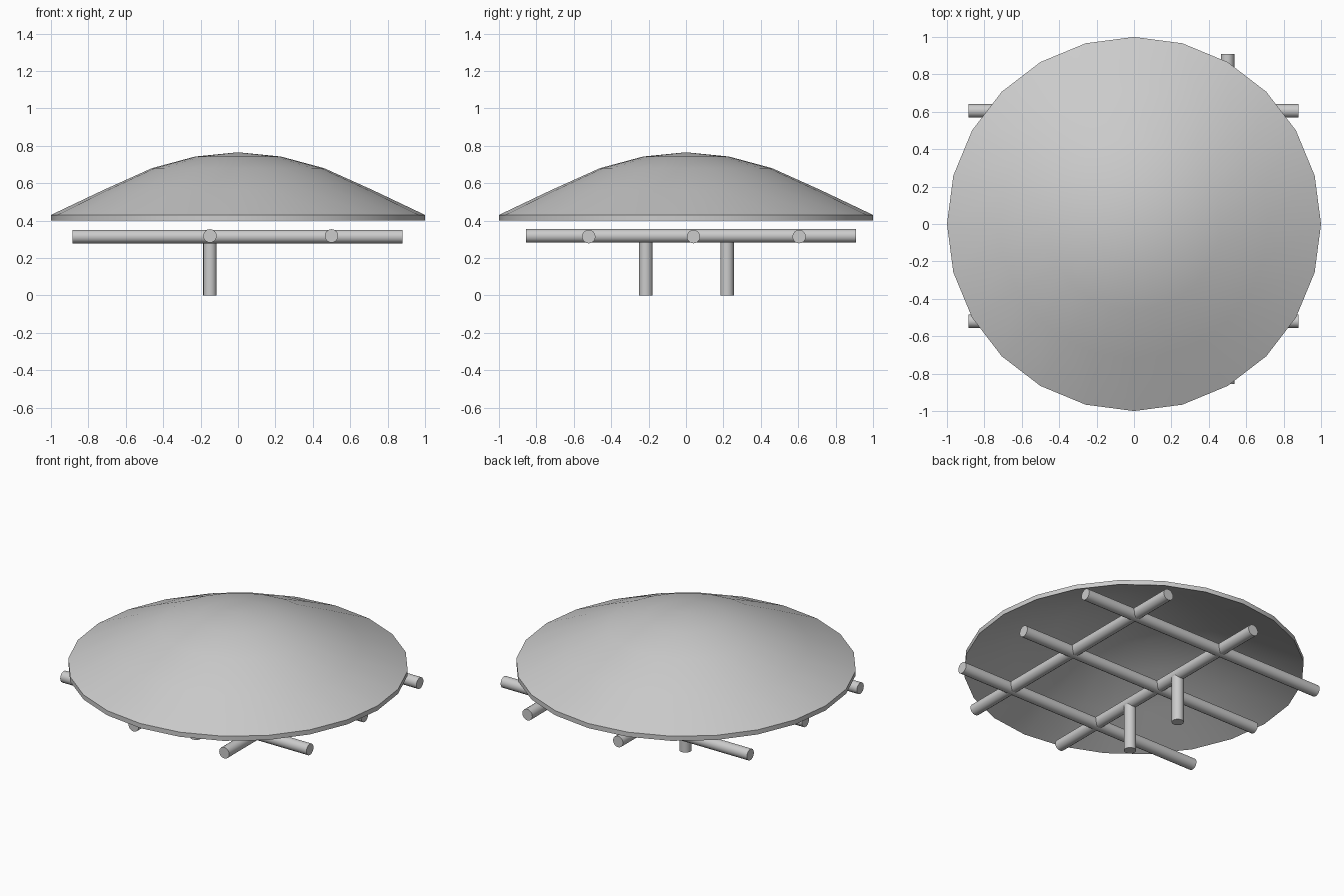
import bpy, bmesh, math
from mathutils import Vector

if "Cube" in bpy.data.objects:
    bpy.data.objects.remove(bpy.data.objects["Cube"])

SIDES = 24
ROD_R = 0.036
ROD_Z = 0.316


def finish(bm, name):
    bmesh.ops.recalc_face_normals(bm, faces=bm.faces)
    me = bpy.data.meshes.new(name)
    bm.to_mesh(me)
    bm.free()
    ob = bpy.data.objects.new(name, me)
    bpy.context.collection.objects.link(ob)
    bpy.ops.object.select_all(action='DESELECT')
    bpy.context.view_layer.objects.active = ob
    ob.select_set(True)
    bpy.ops.object.shade_smooth_by_angle(angle=math.radians(35))
    return ob


def rod(name, a, b):
    """Round rod between two points."""
    a, b = Vector(a), Vector(b)
    bm = bmesh.new()
    bmesh.ops.create_cone(bm, cap_ends=True, segments=16, radius1=ROD_R,
                          radius2=ROD_R, depth=(b - a).length)
    turn = Vector((0, 0, 1)).rotation_difference(b - a).to_matrix()
    bmesh.ops.rotate(bm, verts=bm.verts, matrix=turn)
    bmesh.ops.translate(bm, verts=bm.verts, vec=(a + b) / 2)
    return finish(bm, name)


# Dome canopy: thin shell, outer skin over a lowered inner skin
outer = [(0, 0.765), (0.23, 0.742), (0.46, 0.68), (0.72, 0.563), (1, 0.43)]
inner = [(r, z - 0.03) for r, z in reversed(outer)]
profile = outer + inner
bm = bmesh.new()
rings = []
for r, z in profile:
    count = SIDES if r else 1
    rings.append([bm.verts.new((r * math.cos(math.tau * i / SIDES),
                                r * math.sin(math.tau * i / SIDES), z))
                  for i in range(count)])
for lo, hi in zip(rings, rings[1:]):
    for i in range(SIDES):
        j = (i + 1) % SIDES
        if len(lo) == 1:
            bm.faces.new((lo[0], hi[i], hi[j]))
        elif len(hi) == 1:
            bm.faces.new((lo[i], hi[0], lo[j]))
        else:
            bm.faces.new((lo[i], hi[i], hi[j], lo[j]))
finish(bm, "dome_canopy")

# Lattice of crossing rods
for n, y in enumerate((-0.52, 0.04, 0.605)):
    rod(f"cross_rod_{n + 1}", (-0.885, y, ROD_Z - 0.002), (0.88, y, ROD_Z - 0.002))
for n, x in enumerate((-0.15, 0.5)):
    rod(f"long_rod_{n + 1}", (x, -0.855, ROD_Z + 0.002), (x, 0.91, ROD_Z + 0.002))

# Posts under the lattice
for n, y in enumerate((-0.215, 0.22)):
    rod(f"post_{n + 1}", (-0.15, y, 0), (-0.15, y, 0.3))
